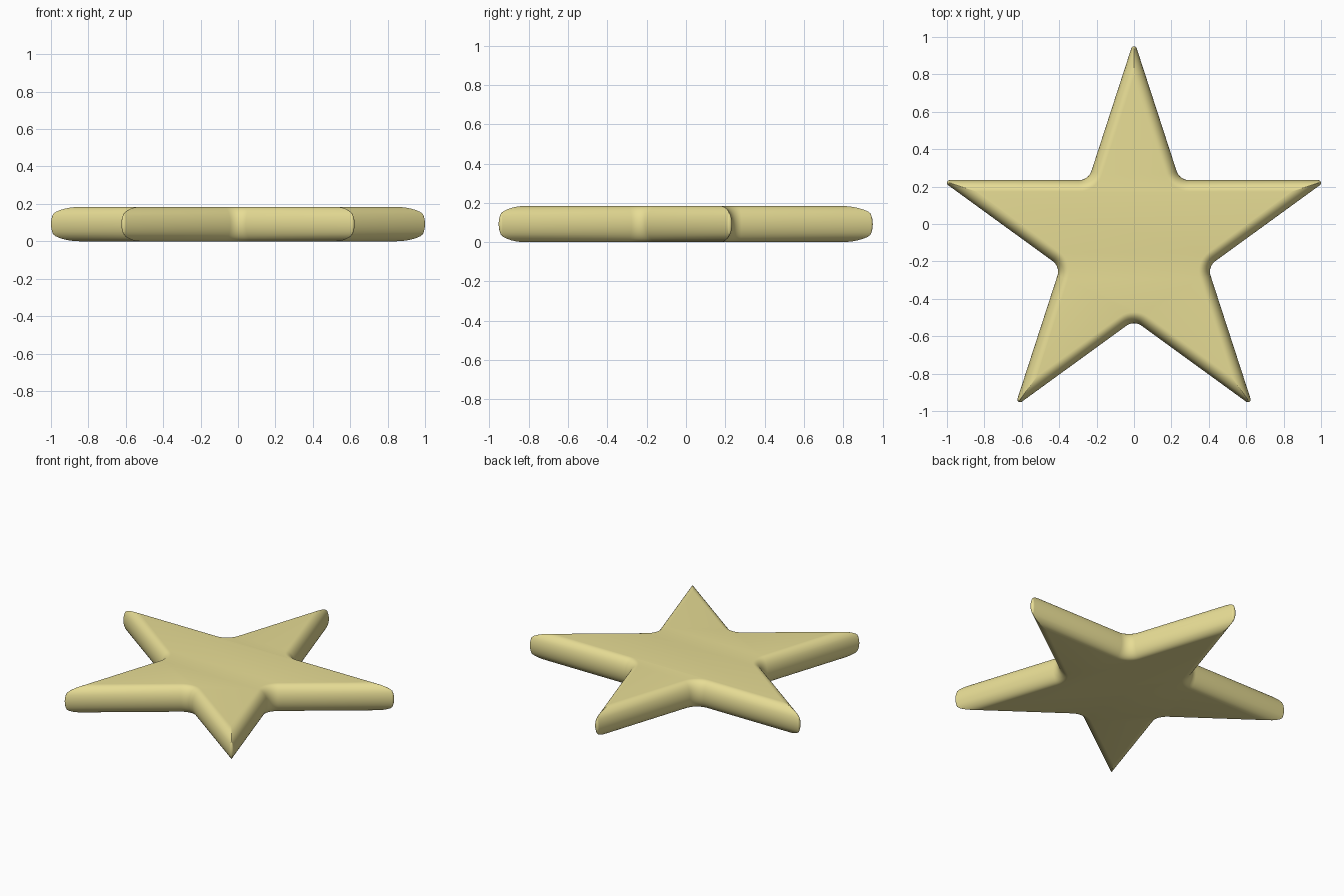
import bpy, bmesh
from math import radians, sin, cos, pi
from mathutils import Vector

if "Cube" in bpy.data.objects:
    bpy.data.objects.remove(bpy.data.objects["Cube"])

EDGE = 0.335      # distance from star centre to each straight side
TIP_R = 0.015     # rounding of the points
NOTCH_R = 0.07    # rounding of the inner corners
ROUND = 0.06      # horizontal depth of the rounded rim
HEIGHT = 0.184
CENTRE = Vector((0, -0.1003))


def polar(deg, r):
    return Vector((cos(radians(deg)), sin(radians(deg)))) * r


def star_outline(inset, steps=8):
    """Rounded five-pointed star, shrunk inward by inset."""
    pts = []
    a = EDGE - inset
    tip_r = max(TIP_R - inset, 0.001)
    notch_r = NOTCH_R + inset
    for k in range(5):
        tip = 90 + 72 * k
        c = CENTRE + polar(tip, a / cos(radians(72)) - tip_r / sin(radians(18)))
        for i in range(steps + 1):
            pts.append(c + polar(tip - 72 + 144 * i / steps, tip_r))
        notch = tip + 36
        c = CENTRE + polar(notch, a / cos(radians(36)) + notch_r / sin(radians(54)))
        for i in range(steps + 1):
            pts.append(c - polar(notch + 36 - 72 * i / steps, notch_r))
    return pts


# Star body: stacked outlines following a half-ellipse rim
bm = bmesh.new()
rings = []
LAYERS = 20
for j in range(LAYERS + 1):
    t = -pi / 2 + pi * j / LAYERS
    z = HEIGHT / 2 * (1 + sin(t))
    rings.append([bm.verts.new((p.x, p.y, z))
                  for p in star_outline(ROUND * (1 - cos(t)))])
n = len(rings[0])
for lo, hi in zip(rings, rings[1:]):
    for i in range(n):
        k = (i + 1) % n
        bm.faces.new((lo[i], lo[k], hi[k], hi[i]))

# Flat top and bottom
bm.faces.new(rings[-1])
bm.faces.new(rings[0][::-1])

mesh = bpy.data.meshes.new("star")
bm.to_mesh(mesh)
bm.free()
star = bpy.data.objects.new("star", mesh)
bpy.context.collection.objects.link(star)

mat = bpy.data.materials.new("soft_yellow")
mat.diffuse_color = (0.8, 0.72, 0.3, 1)
mat.use_nodes = True
mat.node_tree.nodes["Principled BSDF"].inputs["Base Color"].default_value = mat.diffuse_color
mesh.materials.append(mat)

bpy.context.view_layer.objects.active = star
star.select_set(True)
bpy.ops.object.shade_smooth_by_angle(angle=radians(40))
